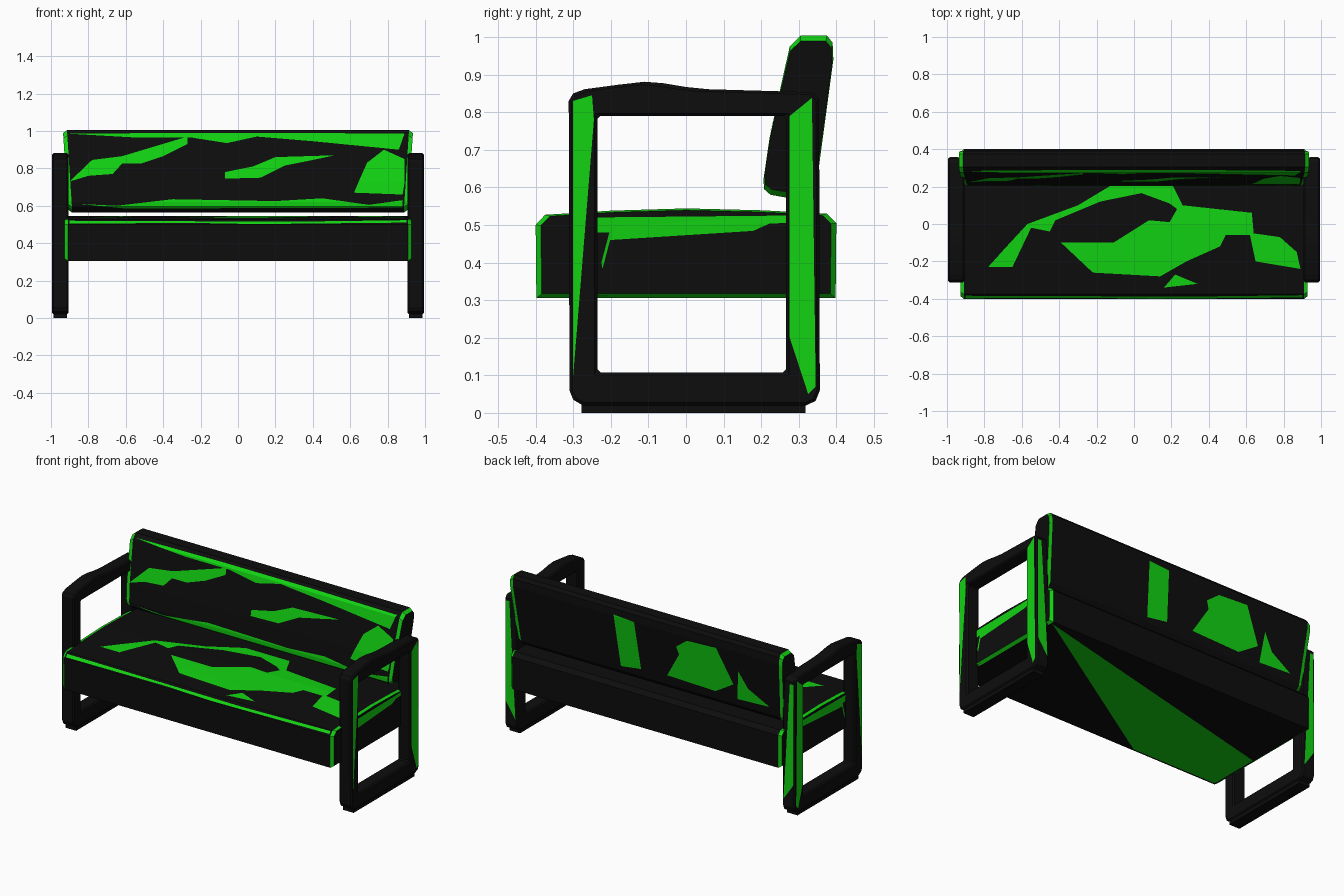
import bpy, bmesh
from mathutils import Vector
from mathutils.bvhtree import BVHTree

if "Cube" in bpy.data.objects:
    bpy.data.objects.remove(bpy.data.objects["Cube"])


def material(name, rgb):
    m = bpy.data.materials.new(name)
    m.diffuse_color = (*rgb, 1)
    m.use_nodes = True
    m.node_tree.nodes["Principled BSDF"].inputs["Base Color"].default_value = m.diffuse_color
    return m


BLACK = material("black_paint", (0.004, 0.004, 0.004))
GREEN = material("green_paint", (0.006, 0.65, 0.006))


def finish(name, bm, mats):
    me = bpy.data.meshes.new(name)
    bm.to_mesh(me)
    bm.free()
    for m in mats:
        me.materials.append(m)
    ob = bpy.data.objects.new(name, me)
    bpy.context.collection.objects.link(ob)
    return ob


def cushion(name, profile, half, edge, taper=0.0):
    """Loft a y-z profile along x, with green chamfered ends."""
    bm = bmesh.new()
    c = sum((Vector(p) for p in profile), Vector((0, 0))) / len(profile)
    rings = []
    for x, s in ((-half, 0.93), (-half + edge, 1), (half - edge, 1), (half, 0.93)):
        ring = []
        for y, z in profile:
            py, pz = c.x + (y - c.x) * (1 - (1 - s) * 0.5), c.y + (z - c.y) * s
            ring.append(bm.verts.new((x * (1 + taper * (pz - 1)), py, pz)))
        rings.append(ring)
    n = len(profile)
    for k in range(3):
        for i in range(n):
            j = (i + 1) % n
            f = bm.faces.new((rings[k][i], rings[k][j], rings[k + 1][j], rings[k + 1][i]))
            f.material_index = int(k != 1)
    bm.faces.new(rings[0])
    bm.faces.new(rings[-1])
    bmesh.ops.recalc_face_normals(bm, faces=bm.faces)
    return finish(name, bm, (BLACK, GREEN))


def frame(name, outer, inner, x0, x1):
    """Closed loop-shaped side frame cut from a board."""
    bm = bmesh.new()
    edges = []
    for loop in (outer, inner):
        vs = [bm.verts.new((x0, y, z)) for y, z in loop]
        edges += [bm.edges.new((vs[i - 1], vs[i])) for i in range(len(vs))]
    bmesh.ops.triangle_fill(bm, edges=edges, use_beauty=True, normal=(1, 0, 0))
    ext = bmesh.ops.extrude_face_region(bm, geom=bm.faces[:])
    moved = [g for g in ext["geom"] if isinstance(g, bmesh.types.BMVert)]
    bmesh.ops.translate(bm, verts=moved, vec=(x1 - x0, 0, 0))
    bmesh.ops.recalc_face_normals(bm, faces=bm.faces)
    ob = finish(name, bm, (BLACK,))
    b = ob.modifiers.new("soft_edges", "BEVEL")
    b.width, b.segments, b.limit_method, b.angle_limit = 0.008, 1, 'ANGLE', 0.8
    return ob


def patch(name, target, d, pts, profile=()):
    """Green paint patch projected onto the target along direction -d."""
    d = Vector(d)
    axis = max(range(3), key=lambda i: abs(d[i]))
    ua, va = [i for i in range(3) if i != axis]
    bm = bmesh.new()
    vs = []
    for u, v in pts:
        co = Vector((0, 0, 0))
        co[ua], co[va] = u, v
        vs.append(bm.verts.new(co))
    bm.faces.new(vs)
    bmesh.ops.triangulate(bm, faces=bm.faces[:])
    no = Vector((0, 0, 0))
    no[va] = 1
    for p in profile:
        bmesh.ops.bisect_plane(bm, geom=bm.verts[:] + bm.edges[:] + bm.faces[:], dist=1e-5,
                               plane_co=no * p[va - 1], plane_no=no)
    bmesh.ops.triangulate(bm, faces=bm.faces[:])
    bpy.context.view_layer.update()
    tree = BVHTree.FromObject(target, bpy.context.evaluated_depsgraph_get())
    for v in bm.verts:
        hit = tree.ray_cast(v.co + d * 3, -d)[0]
        if hit is None:
            hit = tree.find_nearest(v.co + d)[0]
        v.co = hit + d * 0.002
    bm.normal_update()
    for f in bm.faces[:]:
        if f.normal.dot(d) < 0:
            f.normal_flip()
    return finish(name, bm, (GREEN,))


# Seat cushion: flat below, slightly crowned on top
seat_p = [(-0.398, 0.305), (0.398, 0.305), (0.4, 0.505), (0.375, 0.53), (0.2, 0.539),
          (0, 0.544), (-0.2, 0.538), (-0.375, 0.527), (-0.4, 0.5)]
seat = cushion("seat", seat_p, 0.928, 0.018)

# Leaning back cushion, wider at the top
back_p = [(0.206, 0.62), (0.208, 0.595), (0.225, 0.58), (0.325, 0.563), (0.345, 0.59),
          (0.392, 0.94), (0.39, 0.985), (0.375, 1.004), (0.305, 1.004), (0.276, 0.975),
          (0.248, 0.85), (0.222, 0.73)]
back = cushion("backrest", back_p, 0.936, 0.022, 0.07)

# Side frames with a padded arm bulge, and foot strips below
outer = [(-0.31, 0.06), (-0.3, 0.035), (-0.275, 0.02), (0.32, 0.02), (0.345, 0.032),
         (0.356, 0.06), (0.354, 0.835), (0.338, 0.853), (0.06, 0.861), (0, 0.867),
         (-0.06, 0.877), (-0.11, 0.881), (-0.18, 0.873), (-0.27, 0.861), (-0.3, 0.85), (-0.312, 0.83)]
inner = [(-0.236, 0.108), (0.266, 0.108), (0.266, 0.79), (-0.236, 0.79)]
front_leg_p = [(-0.30, 0.1), (-0.245, 0.78), (-0.25, 0.845), (-0.3, 0.83)]
rear_leg_p = [(0.276, 0.79), (0.335, 0.838), (0.345, 0.07), (0.325, 0.05), (0.276, 0.2)]
rim_p = [(-0.235, 0.31), (-0.21, 0.31), (-0.225, 0.4), (-0.2, 0.495), (0.27, 0.505), (0.27, 0.525), (-0.235, 0.52)]
for side, s in (("left", -1), ("right", 1)):
    fr = frame(side + "_frame", outer, inner, s * 0.907, s * 0.994)
    bm = bmesh.new()
    bmesh.ops.create_cube(bm, size=1)
    for v in bm.verts:
        v.co = (s * 0.95 + v.co.x * 0.072, 0.02 + v.co.y * 0.595, 0.0125 + v.co.z * 0.025)
    finish(side + "_foot_strip", bm, (BLACK,))
    patch(side + "_front_leg_paint", fr, (s, 0, 0), front_leg_p)
    patch(side + "_rear_leg_paint", fr, (s, 0, 0), rear_leg_p)
    patch(side + "_rear_leg_inner_paint", fr, (0, 1, 0),
          [(s * 0.918, 0.1), (s * 0.985, 0.2), (s * 0.985, 0.82), (s * 0.96, 0.82)])

# Paint patches on the seat
patch("seat_top_paint", seat, (0, 0, 1), [
    (-0.78, -0.23), (-0.69, -0.13), (-0.57, 0.0), (-0.3, 0.1), (-0.1, 0.22), (0.2, 0.22),
    (0.26, 0.1), (0.63, 0.06), (0.64, -0.05), (0.78, -0.07), (0.87, -0.15), (0.89, -0.24),
    (0.65, -0.2), (0.62, -0.06), (0.49, -0.06), (0.46, -0.12), (0.28, -0.2), (0.14, -0.28),
    (-0.22, -0.26), (-0.39, -0.1), (-0.11, -0.1), (0.08, 0.02), (0.19, 0.01), (0.23, 0.08),
    (0.19, 0.11), (0.04, 0.165), (-0.18, 0.12), (-0.42, 0.02), (-0.45, -0.04), (-0.55, -0.02),
    (-0.65, -0.23)], seat_p)
patch("seat_top_small_paint", seat, (0, 0, 1),
      [(0.16, -0.34), (0.22, -0.27), (0.34, -0.32)], seat_p)
patch("seat_under_paint", seat, (0, 0, -1),
      [(0.9, 0.38), (-0.9, -0.06), (-0.9, -0.385), (-0.32, -0.385)])
patch("seat_front_edge_paint", seat, (0, -1, 0),
      [(-0.9, 0.505), (-0.2, 0.508), (0.1, 0.502), (0.9, 0.51), (0.9, 0.523), (0.3, 0.515), (-0.9, 0.52)])

# Paint patches on the front and rear of the backrest
front_spots = [
    [(-0.9, 0.73), (-0.78, 0.845), (-0.62, 0.865), (-0.27, 0.97), (-0.27, 0.93), (-0.4, 0.865),
     (-0.52, 0.825), (-0.62, 0.825), (-0.67, 0.77), (-0.8, 0.76)],
    [(-0.07, 0.78), (0.08, 0.81), (0.2, 0.86), (0.52, 0.87), (0.4, 0.845), (0.25, 0.815),
     (0.12, 0.75), (-0.07, 0.745)],
    [(0.68, 0.77), (0.69, 0.83), (0.78, 0.9), (0.89, 0.85), (0.84, 0.76), (0.89, 0.72),
     (0.88, 0.66), (0.62, 0.67), (0.65, 0.74)],
    [(-0.9, 0.985), (-0.55, 0.965), (-0.25, 0.965), (-0.06, 0.935), (0.1, 0.97), (0.4, 0.945),
     (0.6, 0.975), (0.86, 0.9), (0.89, 0.985), (0.3, 0.99), (-0.3, 0.99)],
    [(-0.85, 0.61), (-0.65, 0.6), (-0.35, 0.635), (-0.05, 0.605), (0.2, 0.625), (0.38, 0.605),
     (0.45, 0.64), (0.7, 0.605), (0.88, 0.63), (0.88, 0.59), (-0.6, 0.585)]]
rear_spots = [
    [(0.22, 0.95), (0.08, 0.94), (0.1, 0.82), (0.14, 0.7), (0.06, 0.64), (0.2, 0.62), (0.16, 0.8)],
    [(-0.2, 0.86), (-0.28, 0.92), (-0.48, 0.93), (-0.5, 0.78), (-0.58, 0.72), (-0.45, 0.64),
     (-0.12, 0.65), (-0.25, 0.72)],
    [(-0.62, 0.82), (-0.68, 0.72), (-0.82, 0.64), (-0.6, 0.63)]]
for d, label, spots in ((-1, "front", front_spots), (1, "rear", rear_spots)):
    for i, pts in enumerate(spots):
        patch(f"backrest_{label}_paint_{i + 1}", back, (0, d, 0), pts, back_p)
for side, s in (("left", -1), ("right", 1)):
    patch(side + "_seat_end_paint", seat, (s, 0, 0), rim_p)
